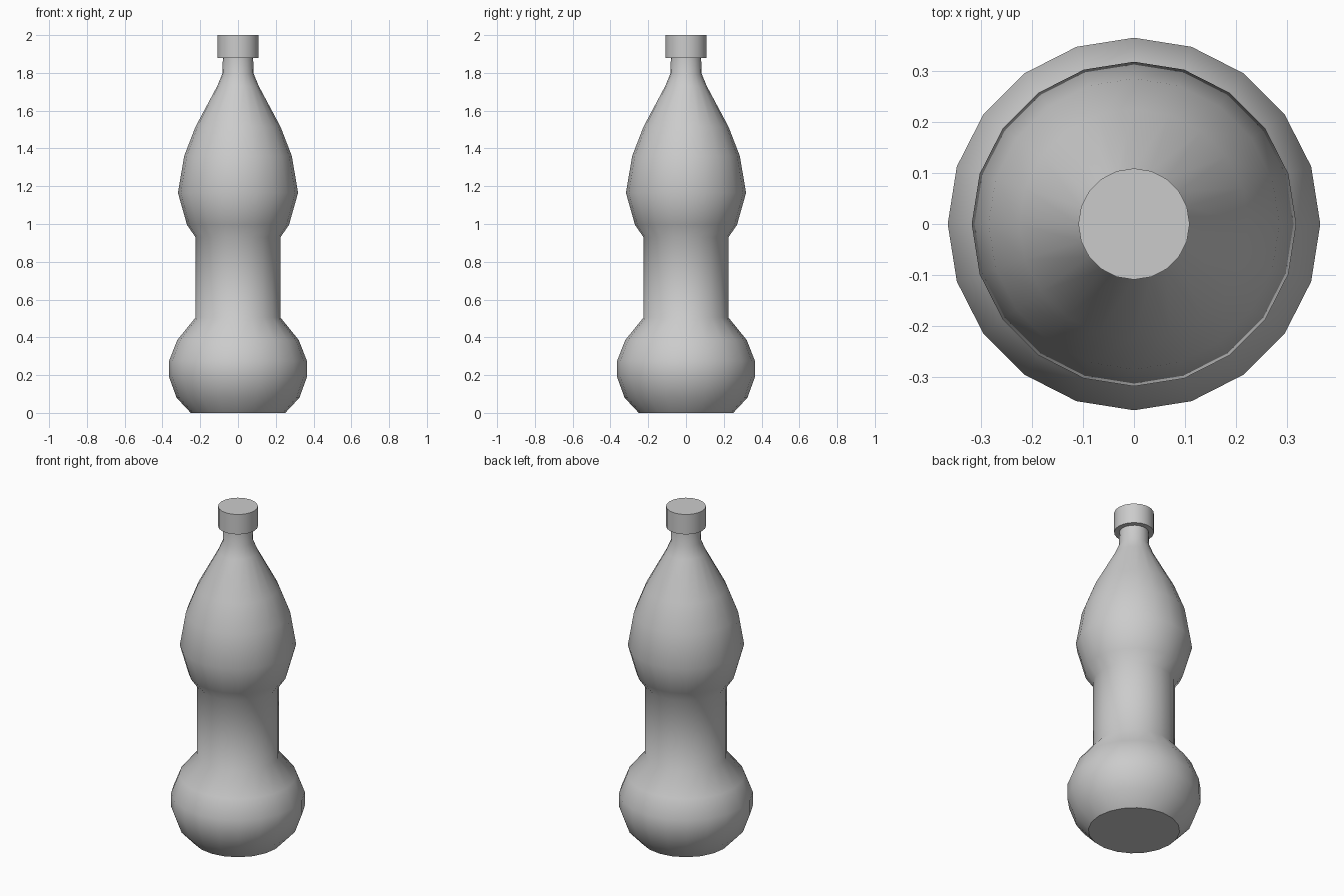
import bpy, bmesh, math

if "Cube" in bpy.data.objects:
    bpy.data.objects.remove(bpy.data.objects["Cube"])

SIDES = 20


def lathe(name, profile, cap_start=False, cap_end=False):
    """Revolve (radius, z) points around the z axis."""
    bm = bmesh.new()
    rings = []
    for r, z in profile:
        rings.append([bm.verts.new((r * math.cos(math.tau * i / SIDES),
                                    r * math.sin(math.tau * i / SIDES), z))
                      for i in range(SIDES)])
    for low, high in zip(rings, rings[1:]):
        for i in range(SIDES):
            j = (i + 1) % SIDES
            bm.faces.new((low[i], low[j], high[j], high[i]))
    if cap_start:
        bm.faces.new(rings[0][::-1])
    if cap_end:
        bm.faces.new(rings[-1])
    mesh = bpy.data.meshes.new(name)
    bm.to_mesh(mesh)
    bm.free()
    obj = bpy.data.objects.new(name, mesh)
    bpy.context.collection.objects.link(obj)
    bpy.ops.object.select_all(action='DESELECT')
    obj.select_set(True)
    bpy.context.view_layer.objects.active = obj
    bpy.ops.object.shade_smooth_by_angle(angle=math.radians(45))
    return obj


# Bottle: round base, straight waist, teardrop top and thin neck
lathe("bottle_body", [
    (0.25, 0.0), (0.325, 0.08), (0.365, 0.19), (0.365, 0.275),
    (0.322, 0.385), (0.225, 0.505), (0.225, 0.93), (0.27, 0.995),
    (0.318, 1.165), (0.285, 1.36), (0.225, 1.515), (0.11, 1.73),
    (0.083, 1.795), (0.08, 1.88)], cap_start=True)

# Screw cap with a flat rim under it
lathe("bottle_cap", [(0.08, 1.88), (0.109, 1.88), (0.109, 2.0)], cap_end=True)
